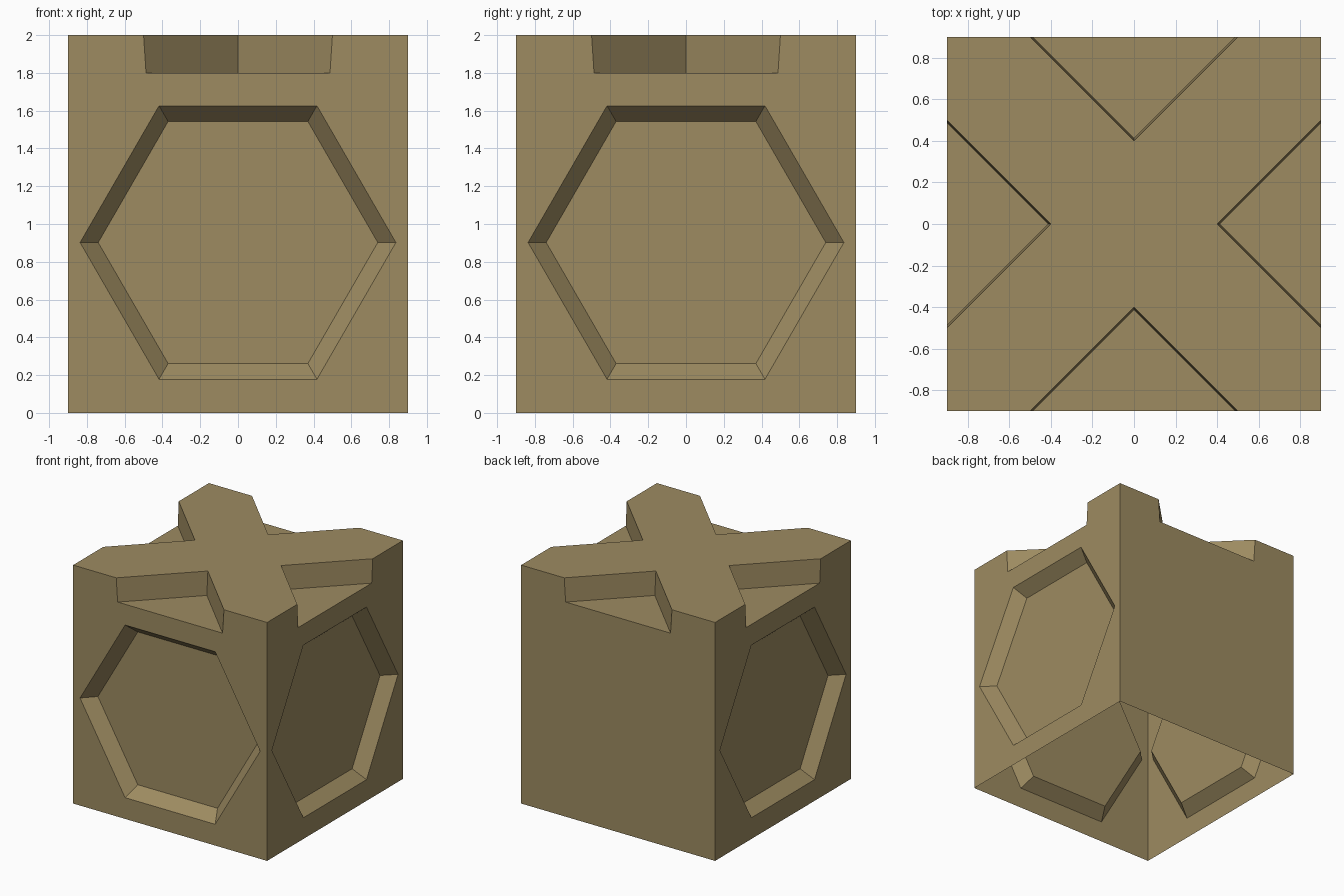
import bpy, bmesh
from math import cos, sin, pi, radians
from mathutils import Matrix

if "Cube" in bpy.data.objects:
    bpy.data.objects.remove(bpy.data.objects["Cube"])


def loft(name, lower, upper):
    """Closed solid between two matching rings of points."""
    bm = bmesh.new()
    a = [bm.verts.new(p) for p in lower]
    b = [bm.verts.new(p) for p in upper]
    n = len(a)
    bm.faces.new(a)
    bm.faces.new(b)
    for i in range(n):
        j = (i + 1) % n
        bm.faces.new((a[i], a[j], b[j], b[i]))
    bmesh.ops.recalc_face_normals(bm, faces=bm.faces)
    mesh = bpy.data.meshes.new(name)
    bm.to_mesh(mesh)
    bm.free()
    obj = bpy.data.objects.new(name, mesh)
    bpy.context.collection.objects.link(obj)
    return obj


def square(z, h=0.9):
    return [(-h, -h, z), (h, -h, z), (h, h, z), (-h, h, z)]


def hexagon(r, y):
    return [(r * cos(i * pi / 3), y, 0.902 + r * sin(i * pi / 3)) for i in range(6)]


def wedge(apex, z):
    # Right-angled triangle pointing at the centre, running out past the wall
    return [(0, -apex, z), (apex - 1.1, -1.1, z), (1.1 - apex, -1.1, z)]


# Main block
body = loft("block_body", square(0), square(2))

# Tapered notches on all four top edges, leaving a raised cross
cutters = []
for angle in (0, 90, 180, 270):
    c = loft("notch_cutter", wedge(0.413, 1.8), wedge(0.387, 2.2))
    c.data.transform(Matrix.Rotation(radians(angle), 4, "Z"))
    cutters.append(c)

# Bevelled hexagonal recesses on front, right and left (the back is plain)
for angle in (0, 90, -90):
    c = loft("hex_cutter", hexagon(0.74, -0.8), hexagon(0.932, -1.0))
    c.data.transform(Matrix.Rotation(radians(angle), 4, "Z"))
    cutters.append(c)

bpy.context.view_layer.objects.active = body
for c in cutters:
    c.hide_render = True
    mod = body.modifiers.new("cut", "BOOLEAN")
    mod.operation = "DIFFERENCE"
    mod.solver = "EXACT"
    mod.object = c
    bpy.ops.object.modifier_apply(modifier=mod.name)
    bpy.data.objects.remove(c)

# Open underside: the block is a hollow shell
bm = bmesh.new()
bm.from_mesh(body.data)
base = [f for f in bm.faces if all(v.co.z < 0.001 for v in f.verts)]
bmesh.ops.delete(bm, geom=base, context="FACES")
bm.to_mesh(body.data)
bm.free()

# Khaki colour
mat = bpy.data.materials.new("khaki")
mat.diffuse_color = (0.34, 0.26, 0.12, 1)
mat.use_nodes = True
mat.node_tree.nodes["Principled BSDF"].inputs["Base Color"].default_value = mat.diffuse_color
body.data.materials.clear()
body.data.materials.append(mat)
